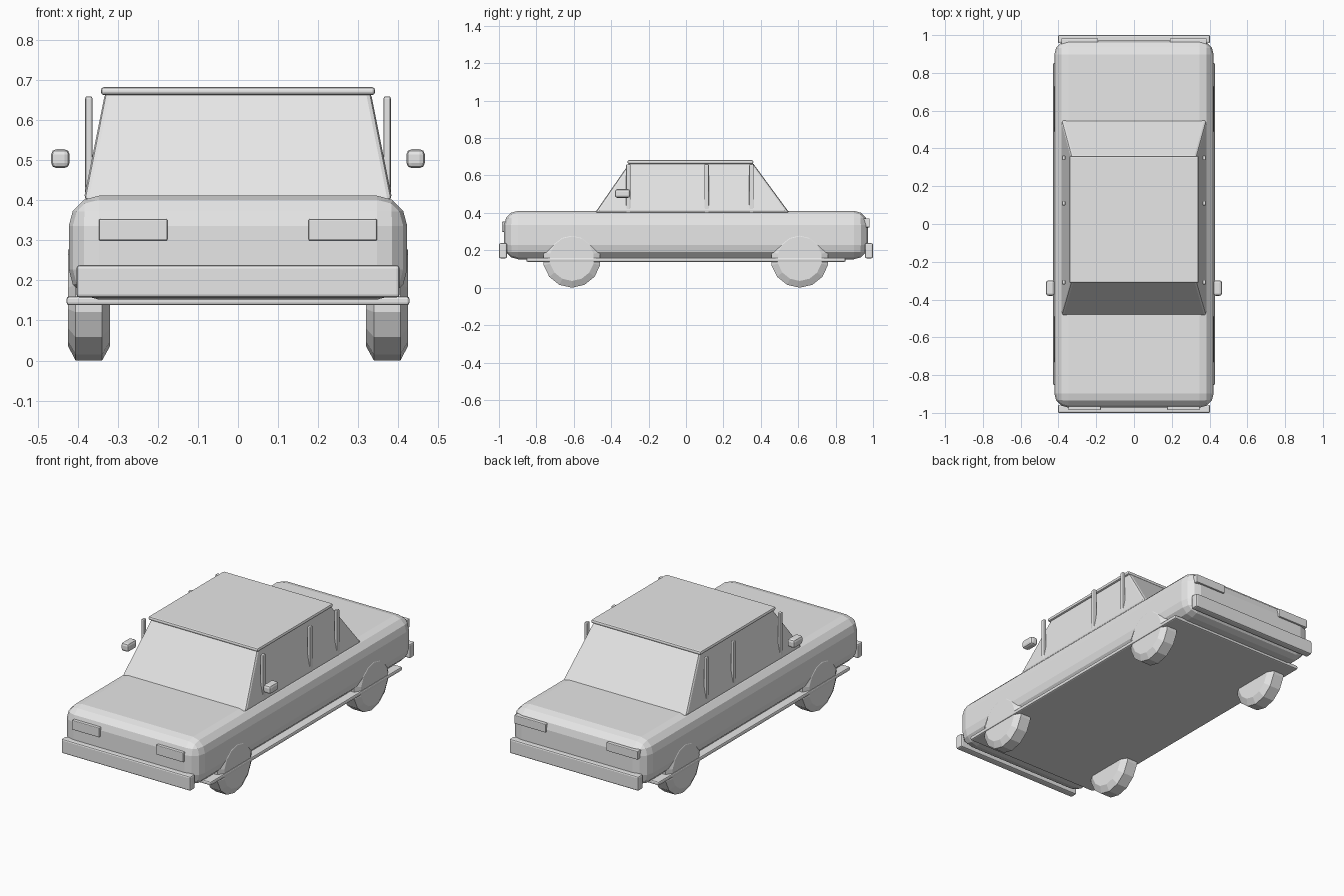
import bpy, bmesh, math
from mathutils import Vector

if "Cube" in bpy.data.objects:
    bpy.data.objects.remove(bpy.data.objects["Cube"])

grey = bpy.data.materials.new("light_grey")
grey.diffuse_color = (0.8, 0.8, 0.8, 1)
grey.use_nodes = True
grey.node_tree.nodes["Principled BSDF"].inputs["Base Color"].default_value = grey.diffuse_color


def finish(name, bm):
    bmesh.ops.recalc_face_normals(bm, faces=bm.faces)
    me = bpy.data.meshes.new(name)
    bm.to_mesh(me)
    bm.free()
    me.materials.append(grey)
    ob = bpy.data.objects.new(name, me)
    bpy.context.collection.objects.link(ob)
    return ob


def box(name, x, y, z, bevel=0.0, segments=2, top=None):
    """Bevelled box from (min, max) ranges; top = ((x range), (y range)) tapers it."""
    bm = bmesh.new()
    rings = []
    for (xr, yr), h in (((x, y), z[0]), (top or (x, y), z[1])):
        rings.append([bm.verts.new((xr[i], yr[j], h))
                      for i, j in ((0, 0), (1, 0), (1, 1), (0, 1))])
    lo, hi = rings
    bm.faces.new(lo)
    bm.faces.new(hi)
    for i in range(4):
        k = (i + 1) % 4
        bm.faces.new((lo[i], lo[k], hi[k], hi[i]))
    bmesh.ops.recalc_face_normals(bm, faces=bm.faces)
    if bevel:
        bmesh.ops.bevel(bm, geom=bm.edges[:], offset=bevel, segments=segments,
                        profile=0.5, affect='EDGES', clamp_overlap=True)
    return finish(name, bm)


def pair(name, x, y, z, bevel, segments=2):
    """Matching boxes on the right and left sides."""
    box(name + "_right", x, y, z, bevel, segments)
    box(name + "_left", (-x[1], -x[0]), y, z, bevel, segments)


def wheel(name, side, y, r=0.155, sides=14):
    """Low-poly disc with chamfered rims, revolved around the x axis."""
    profile = ((0.319, r - 0.036), (0.339, r), (0.405, r), (0.424, r - 0.036))
    bm = bmesh.new()
    rings = []
    for px, pr in profile:
        rings.append([bm.verts.new((side * px,
                                    y + pr * math.sin(2 * math.pi * i / sides),
                                    r - pr * math.cos(2 * math.pi * i / sides)))
                      for i in range(sides)])
    for a, b in zip(rings, rings[1:]):
        for i in range(sides):
            k = (i + 1) % sides
            bm.faces.new((a[i], a[k], b[k], b[i]))
    bm.faces.new(rings[0])
    bm.faces.new(rings[-1])
    finish(name, bm)


# Main shell and floor
box("body", (-0.422, 0.422), (-0.972, 0.972), (0.152, 0.411), 0.075, 3)
box("floor_plate", (-0.428, 0.428), (-0.853, 0.853), (0.138, 0.16), 0.007)

# Tapered cabin and roof
box("cabin", (-0.385, 0.385), (-0.487, 0.553), (0.40, 0.67), 0.012, 2,
    top=((-0.331, 0.331), (-0.30, 0.355)))
box("roof", (-0.342, 0.342), (-0.313, 0.36), (0.662, 0.682), 0.008)

# Window pillars
for label, y in (("front", -0.308), ("middle", 0.11), ("rear", 0.35)):
    pair(label + "_pillar", (0.363, 0.381), (y - 0.012, y + 0.012), (0.40, 0.659), 0.005)

# Side mirrors
pair("mirror", (0.42, 0.466), (-0.38, -0.298), (0.48, 0.527), 0.013)

# Lamps
pair("headlight", (0.176, 0.347), (-0.985, -0.94), (0.299, 0.353), 0.004)
pair("tail_light", (0.19, 0.385), (0.94, 0.982), (0.322, 0.37), 0.004)

# Bumpers
box("front_bumper", (-0.403, 0.403), (-1.0, -0.957), (0.157, 0.238), 0.008)
box("rear_bumper", (-0.403, 0.403), (0.957, 1.0), (0.157, 0.238), 0.008)

# Wheels
for side, label in ((1, "right"), (-1, "left")):
    wheel("front_wheel_" + label, side, -0.61)
    wheel("rear_wheel_" + label, side, 0.608)
